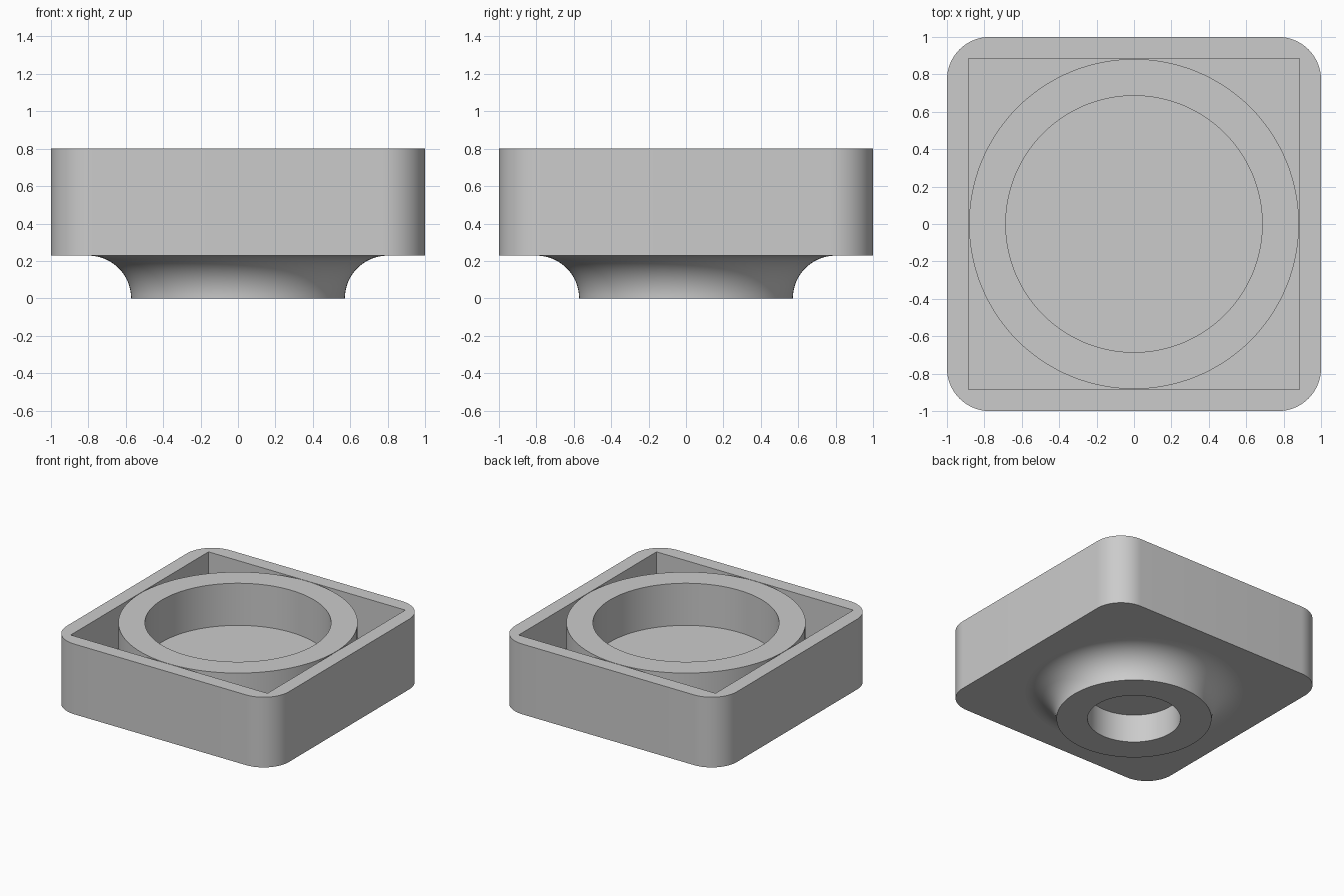
import bpy
import bmesh
from math import cos, sin, pi, radians

cube = bpy.data.objects.get("Cube")
if cube:
    bpy.data.objects.remove(cube, do_unlink=True)

# Main dimensions
U = 2 / 35                  # design grid step
TOP, FLOOR, BASE = 14 * U, 8 * U, 4 * U
HALF, CORNER, WALL = 1.0, 4 * U, 2 * U
SEGMENTS, ARC = 128, 16

grey = bpy.data.materials.new("light grey")
grey.use_nodes = True
grey.diffuse_color = (0.6, 0.6, 0.6, 1)
grey.node_tree.nodes["Principled BSDF"].inputs["Base Color"].default_value = (0.6, 0.6, 0.6, 1)


def circle(r, z):
    angles = [2 * pi * i / SEGMENTS for i in range(SEGMENTS)]
    return [(r * cos(a), r * sin(a), z) for a in angles]


def rounded_square(half, r, z):
    """Square outline; zero radius collapses each arc to a sharp corner."""
    points = []
    for q in range(4):
        mid = pi / 4 + q * pi / 2
        cx = (half - r) * (1 if cos(mid) > 0 else -1)
        cy = (half - r) * (1 if sin(mid) > 0 else -1)
        for i in range(ARC + 1):
            a = q * pi / 2 + i / ARC * pi / 2
            points.append((cx + r * cos(a), cy + r * sin(a), z))
    return points


def loft(name, loops, cyclic):
    """Skin a stack of equal-length loops; cap the ends or join them up."""
    bm = bmesh.new()
    rings = [[bm.verts.new(p) for p in loop] for loop in loops]
    pairs = list(zip(rings, rings[1:]))
    if cyclic:
        pairs.append((rings[-1], rings[0]))
    else:
        bm.faces.new(rings[0])
        bm.faces.new(rings[-1])
    for a, b in pairs:
        for i in range(len(a)):
            j = (i + 1) % len(a)
            bm.faces.new((a[i], a[j], b[j], b[i]))
    bmesh.ops.remove_doubles(bm, verts=bm.verts, dist=1e-5)
    bmesh.ops.recalc_face_normals(bm, faces=bm.faces)
    mesh = bpy.data.meshes.new(name)
    bm.to_mesh(mesh)
    bm.free()
    mesh.materials.append(grey)
    obj = bpy.data.objects.new(name, mesh)
    bpy.context.collection.objects.link(obj)
    bpy.ops.object.select_all(action="DESELECT")
    obj.select_set(True)
    bpy.context.view_layer.objects.active = obj
    bpy.ops.object.shade_smooth_by_angle(angle=radians(30))
    return obj


# Rounded square tray with a sharp-cornered square pocket
loft("square_tray", [
    rounded_square(HALF, CORNER, BASE),
    rounded_square(HALF, CORNER, TOP),
    rounded_square(HALF - WALL, 0, TOP),
    rounded_square(HALF - WALL, 0, FLOOR),
], cyclic=False)

# Round collar standing in the pocket, flush with the rim
R_IN, R_OUT = 12 * U, 0.882
loft("inner_collar", [circle(R_OUT, FLOOR), circle(R_OUT, TOP),
                      circle(R_IN, TOP), circle(R_IN, FLOOR)], cyclic=True)

# Foot with a concave flare into the tray and a blind round hole
R_FOOT, R_HOLE = 10 * U, 6 * U
flare = [circle(R_FOOT + BASE * (1 - cos(t)), BASE * sin(t))
         for t in (i / ARC * pi / 2 for i in range(ARC + 1))]
loft("flared_foot", [circle(R_HOLE, BASE), circle(R_HOLE, 0)] + flare, cyclic=True)
